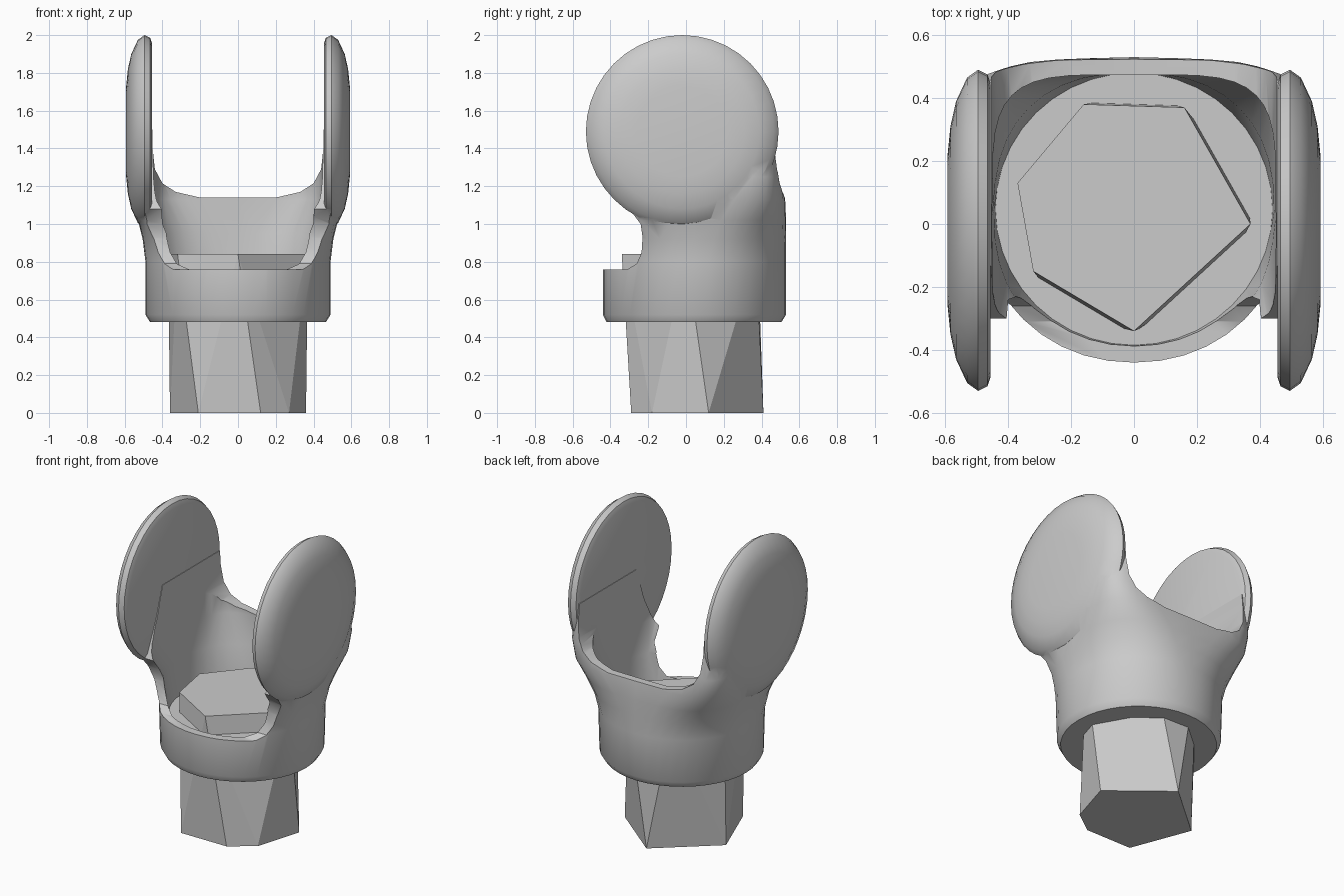
import bpy, bmesh
from math import cos, sin, pi, copysign

cube = bpy.data.objects.get("Cube")
if cube:
    bpy.data.objects.remove(cube, do_unlink=True)

grey = bpy.data.materials.new("plain_grey")
grey.use_nodes = True
grey.diffuse_color = (0.6, 0.6, 0.6, 1)
grey.node_tree.nodes["Principled BSDF"].inputs["Base Color"].default_value = (0.6, 0.6, 0.6, 1)

SEGMENTS = 40


def finish(name, bm):
    bmesh.ops.recalc_face_normals(bm, faces=bm.faces[:])
    mesh = bpy.data.meshes.new(name)
    bm.to_mesh(mesh)
    bm.free()
    mesh.materials.append(grey)
    obj = bpy.data.objects.new(name, mesh)
    bpy.context.collection.objects.link(obj)
    return obj


def loft(name, rings):
    """Closed solid through rings of equal point count."""
    bm = bmesh.new()
    loops = [[bm.verts.new(p) for p in ring] for ring in rings]
    count = len(loops[0])
    for a, b in zip(loops, loops[1:]):
        for i in range(count):
            j = (i + 1) % count
            bm.faces.new((a[i], a[j], b[j], b[i]))
    bm.faces.new(loops[0])
    bm.faces.new(loops[-1])
    return finish(name, bm)


def section(z, half_width, front, back, power):
    """Horizontal superellipse ring; a higher power is squarer."""
    def bend(v):
        return copysign(abs(v) ** (2 / power), v)
    mid, depth = (front + back) / 2, (back - front) / 2
    angles = [2 * pi * i / SEGMENTS for i in range(SEGMENTS)]
    return [(half_width * bend(cos(a)), mid + depth * bend(sin(a)), z) for a in angles]


def combine(target, tool, operation):
    mod = target.modifiers.new(operation, "BOOLEAN")
    mod.operation, mod.solver, mod.object = operation, "EXACT", tool
    bpy.context.view_layer.objects.active = target
    bpy.ops.object.modifier_apply(modifier=mod.name)
    bpy.data.objects.remove(tool, do_unlink=True)


# Shell: round at the foot, flaring to a squarer top
shell = loft("shell", [section(*s) for s in (
    (0.48, 0.465, -0.42, 0.505, 2),
    (0.52, 0.49, -0.44, 0.53, 2),
    (0.80, 0.49, -0.44, 0.53, 2.1),
    (0.92, 0.505, -0.44, 0.53, 2.4),
    (1.02, 0.53, -0.44, 0.53, 3),
    (1.13, 0.555, -0.44, 0.525, 4.5),
    (1.25, 0.565, -0.44, 0.505, 6),
    (1.50, 0.55, -0.44, 0.487, 6),
)])

# Side outline: low front lip and scooped neck
outline = [(-0.7, 0.4), (-0.7, 0.76), (-0.31, 0.76), (-0.26, 0.79), (-0.235, 0.85),
           (-0.23, 0.93), (-0.24, 1.0), (-0.3, 1.08), (-0.2, 1.3), (-0.1, 1.6),
           (0.7, 1.6), (0.7, 0.4)]
combine(shell, loft("side_outline", [[(x, y, z) for y, z in outline] for x in (-1, 1)]),
        "INTERSECT")

# Domed round ears, flat on the inside
dome = [(0.455, 0.465), (0.465, 0.495), (0.495, 0.51), (0.53, 0.485),
        (0.565, 0.41), (0.583, 0.33), (0.592, 0.24)]
for side in (-1, 1):
    ear = loft("ear", [[(side * x, -0.02 + r * cos(2 * pi * i / SEGMENTS),
                         1.49 + r * sin(2 * pi * i / SEGMENTS)) for i in range(SEGMENTS)]
                       for x, r in dome])
    combine(shell, ear, "UNION")

# Hollow inside
hollow = loft("hollow", [section(*s) for s in (
    (0.72, 0.44, -0.385, 0.48, 2),
    (0.95, 0.445, -0.40, 0.48, 2.4),
    (1.13, 0.45, -0.43, 0.475, 4.5),
    (1.70, 0.452, -0.6, 0.45, 6),
)])
combine(shell, hollow, "DIFFERENCE")

# U-shaped opening between the ears
half = [(0.452, 2.2), (0.452, 1.4), (0.44, 1.29), (0.4, 1.215), (0.33, 1.17), (0.2, 1.14)]
opening = half + [(-x, z) for x, z in reversed(half)]
combine(shell, loft("opening", [[(x, y, z) for x, z in opening] for y in (-1, 1)]),
        "DIFFERENCE")

bpy.ops.object.select_all(action="DESELECT")
shell.select_set(True)
bpy.context.view_layer.objects.active = shell
bpy.ops.object.shade_smooth_by_angle(angle=0.6)

# Faceted stub: hull of two uneven hexagons
foot = [(-0.21, -0.29), (0.12, -0.29), (0.27, -0.18), (0.36, 0.12), (0, 0.41), (-0.36, 0.1)]
head = [(0, -0.34), (0.37, 0), (0.16, 0.37), (-0.16, 0.38), (-0.37, 0.13), (-0.32, -0.15)]
bm = bmesh.new()
for ring, z in ((foot, 0), (head, 0.84)):
    for x, y in ring:
        bm.verts.new((x, y, z))
bmesh.ops.convex_hull(bm, input=bm.verts[:])
finish("stub", bm)
